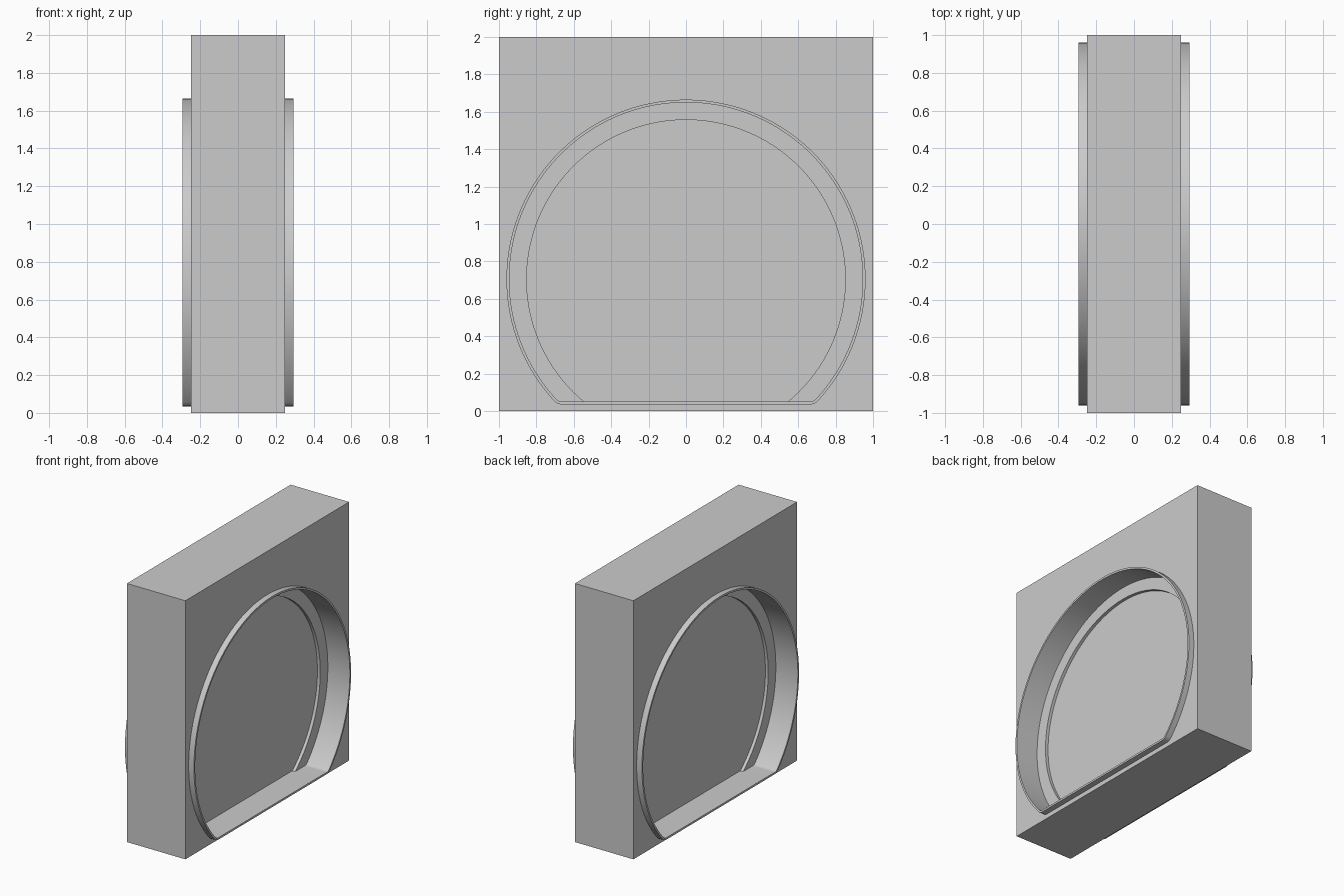
import bpy, bmesh, math

if "Cube" in bpy.data.objects:
    bpy.data.objects.remove(bpy.data.objects["Cube"])

CZ = 0.705  # height of the arch centre

grey = bpy.data.materials.new("light grey")
grey.diffuse_color = (0.6, 0.6, 0.6, 1)
grey.use_nodes = True
grey.node_tree.nodes["Principled BSDF"].inputs["Base Color"].default_value = grey.diffuse_color


def make_object(name, bm):
    bmesh.ops.recalc_face_normals(bm, faces=bm.faces)
    mesh = bpy.data.meshes.new(name)
    bm.to_mesh(mesh)
    bm.free()
    mesh.materials.append(grey)
    ob = bpy.data.objects.new(name, mesh)
    bpy.context.collection.objects.link(ob)
    return ob


def arch_profile(radius, floor, fillet, steps=112):
    """Circle cut flat at the floor height, with rounded lower corners."""
    drop = CZ - floor - fillet
    fy = math.sqrt((radius - fillet) ** 2 - drop ** 2)
    start = math.atan2(-drop, fy)
    sweep = math.pi - 2 * start
    pts = []
    if fillet:
        for i in range(6):
            a = -math.pi / 2 + (start + math.pi / 2) * i / 6
            pts.append((fy + fillet * math.cos(a), floor + fillet + fillet * math.sin(a)))
    for i in range(steps + 1):
        a = start + sweep * i / steps
        pts.append((radius * math.cos(a), CZ + radius * math.sin(a)))
    if fillet:
        pts += [(-y, z) for y, z in reversed(pts[:6])]
    return pts


def arch_solid(name, profile, x0, x1):
    bm = bmesh.new()
    face = bm.faces.new([bm.verts.new((x0, y, z)) for y, z in profile])
    ext = bmesh.ops.extrude_face_region(bm, geom=[face])
    verts = [v for v in ext["geom"] if isinstance(v, bmesh.types.BMVert)]
    bmesh.ops.translate(bm, verts=verts, vec=(x1 - x0, 0, 0))
    return make_object(name, bm)


def combine(target, tool, operation):
    mod = target.modifiers.new(operation, 'BOOLEAN')
    mod.operation = operation
    mod.solver = 'EXACT'
    mod.object = tool
    bpy.context.view_layer.objects.active = target
    bpy.ops.object.modifier_apply(modifier=mod.name)
    bpy.data.objects.remove(tool)


# Square slab
bm = bmesh.new()
bmesh.ops.create_cube(bm, size=1)
for v in bm.verts:
    v.co = (v.co.x * 0.5, v.co.y * 2, v.co.z * 2 + 1)
block = make_object("recessed_block", bm)

# Raised rim standing proud of both broad sides
combine(block, arch_solid("rim", arch_profile(0.96, 0.035, 0.06), -0.295, 0.295), 'UNION')

# Deep recess, then a shallower stepped panel, on each side
for s in (-1, 1):
    recess = arch_solid("recess_cutter", arch_profile(0.945, 0.05, 0.045), s * 0.107, s * 0.5)
    combine(block, recess, 'DIFFERENCE')
    panel = arch_solid("panel_cutter", arch_profile(0.852, 0.05, 0), s * 0.083, s * 0.4)
    combine(block, panel, 'DIFFERENCE')

# Smooth curved walls, sharp edges
bpy.ops.object.select_all(action='DESELECT')
block.select_set(True)
bpy.context.view_layer.objects.active = block
bpy.ops.object.shade_smooth_by_angle(angle=math.radians(30))
